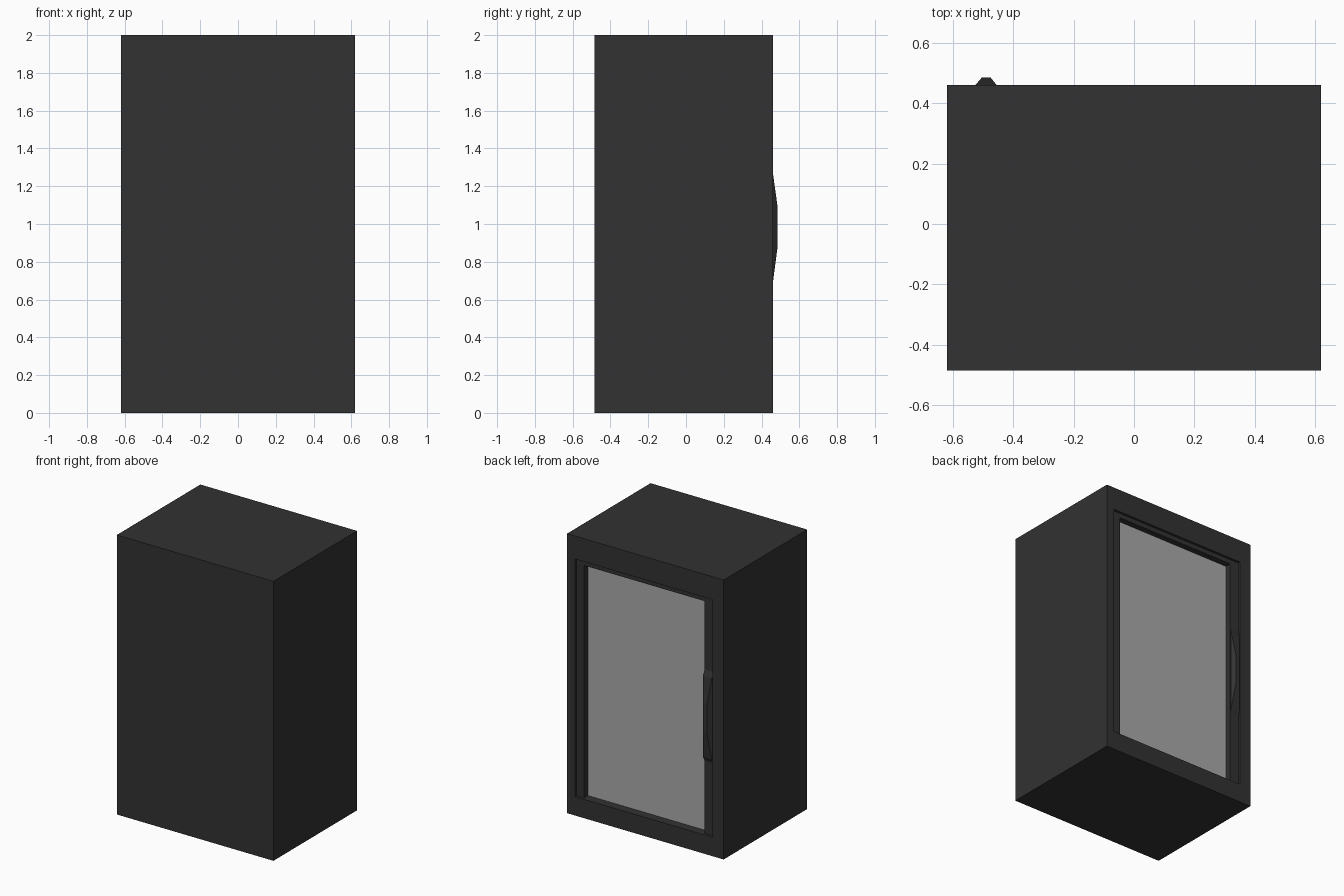
import bpy, bmesh

if "Cube" in bpy.data.objects:
    bpy.data.objects.remove(bpy.data.objects["Cube"])


def material(name, v):
    m = bpy.data.materials.new(name)
    m.diffuse_color = (v, v, v, 1)
    m.use_nodes = True
    m.node_tree.nodes["Principled BSDF"].inputs["Base Color"].default_value = m.diffuse_color
    return m


def finish(name, bm, mat):
    bmesh.ops.recalc_face_normals(bm, faces=bm.faces)
    me = bpy.data.meshes.new(name)
    bm.to_mesh(me)
    bm.free()
    ob = bpy.data.objects.new(name, me)
    bpy.context.collection.objects.link(ob)
    me.materials.append(mat)
    return ob


def rect_loft(name, rects, mat):
    """Closed solid through rectangles given as (x0, x1, z0, z1, y)."""
    bm = bmesh.new()
    rings = [[bm.verts.new((x, y, z)) for x, z in
              ((x0, z0), (x1, z0), (x1, z1), (x0, z1))]
             for x0, x1, z0, z1, y in rects]
    for a, b in zip(rings, rings[1:]):
        for i in range(4):
            j = (i + 1) % 4
            bm.faces.new((a[i], a[j], b[j], b[i]))
    bm.faces.new(rings[0])
    bm.faces.new(rings[-1])
    return finish(name, bm, mat)


def extrude_y(name, profile, y0, y1, mat):
    bm = bmesh.new()
    face = bm.faces.new([bm.verts.new((x, y0, z)) for x, z in profile])
    new = bmesh.ops.extrude_face_region(bm, geom=[face])["geom"]
    bmesh.ops.translate(bm, vec=(0, y1 - y0, 0),
                        verts=[v for v in new if isinstance(v, bmesh.types.BMVert)])
    return finish(name, bm, mat)


dark = material("dark_casing", 0.032)
pane = material("grey_glass", 0.4)

# Door opening and glass opening extents
L, R, B, T = -0.533, 0.558, 0.135, 1.835
gl, gr, gt = -0.459, 0.495, 1.80

# Cabinet with a recessed door opening in the +y side
rect_loft("cabinet", [
    (-0.62, 0.62, 0, 2, -0.485),
    (-0.62, 0.62, 0, 2, 0.46),
    (L, R, B, T, 0.46),
    (L, R, B, T, 0.385)], dark)

# Door frame: two stiles and a top rail, set slightly back
e = 0.002
extrude_y("door_frame", [
    (L + e, B + e), (gl, B + e), (gl, gt), (gr, gt),
    (gr, B + e), (R - e, B + e), (R - e, T - e), (L + e, T - e)],
    0.388, 0.445, dark)

# Glass pane
rect_loft("glass_pane", [
    (gl - 0.01, gr + 0.01, B + e, gt + 0.01, 0.392),
    (gl - 0.01, gr + 0.01, B + e, gt + 0.01, 0.402)], pane)

# Tapered handle
rect_loft("handle", [
    (-0.531, -0.460, 0.66, 1.31, 0.445),
    (-0.526, -0.455, 0.69, 1.27, 0.46),
    (-0.505, -0.475, 0.88, 1.09, 0.485)], dark)
